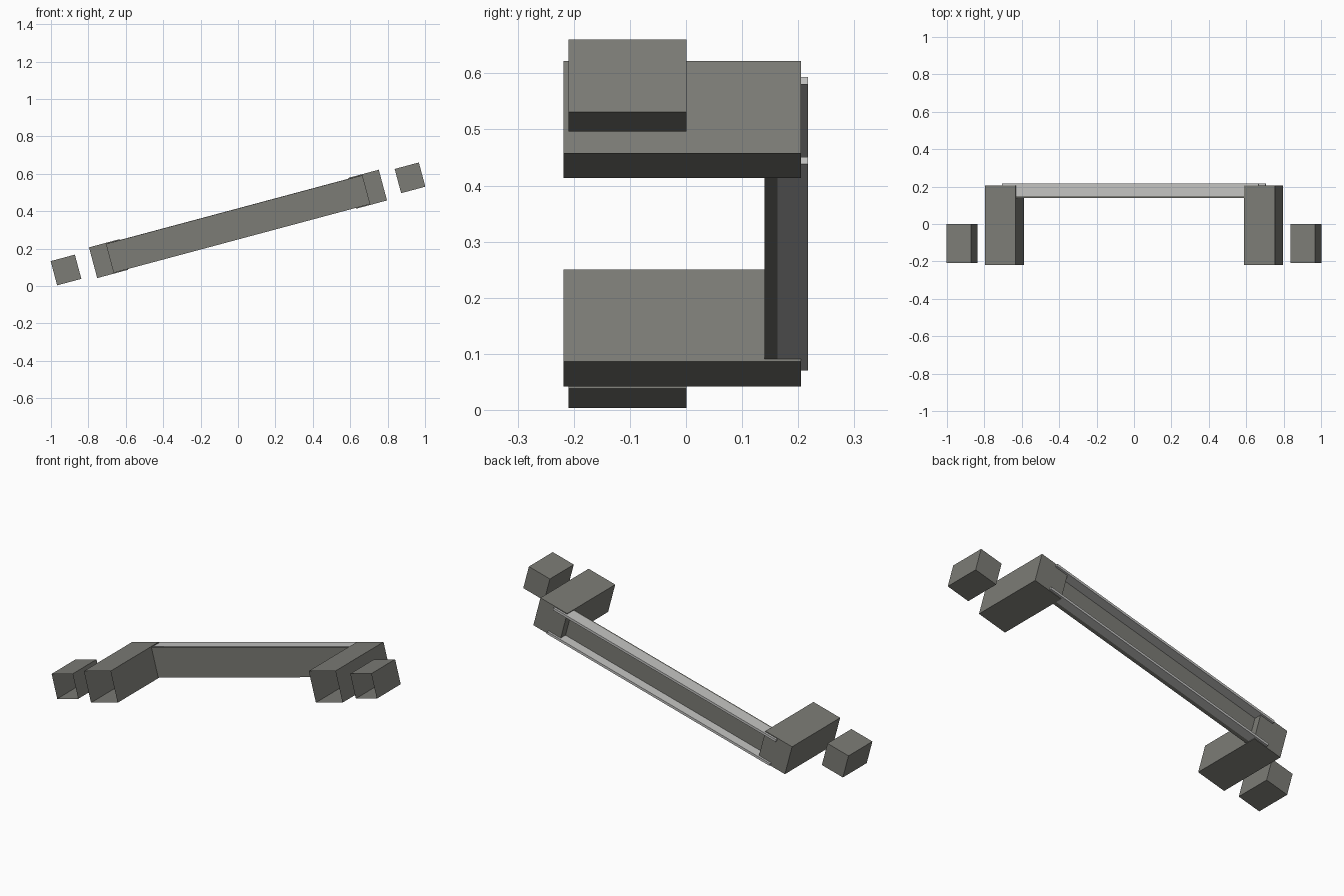
import bpy, bmesh, math
from mathutils import Matrix, Vector

if "Cube" in bpy.data.objects:
    bpy.data.objects.remove(bpy.data.objects["Cube"], do_unlink=True)


def make_material(name, rgb):
    mat = bpy.data.materials.new(name)
    mat.use_nodes = True
    color = (*rgb, 1.0)
    mat.diffuse_color = color
    mat.node_tree.nodes["Principled BSDF"].inputs["Base Color"].default_value = color
    return mat


dark = make_material("dark grey", (0.20, 0.20, 0.18))
light = make_material("light grey", (0.54, 0.54, 0.53))

# Whole assembly leans about its centre
TILT = Matrix.Translation((0, 0, 0.332)) @ Matrix.Rotation(math.radians(-15), 4, "Y")


def box(name, x, y, z, mat, open_front=False):
    """Box given by (min, max) on each axis of the tilted frame."""
    size = Vector((x[1] - x[0], y[1] - y[0], z[1] - z[0]))
    centre = Vector((sum(x) / 2, sum(y) / 2, sum(z) / 2))
    bm = bmesh.new()
    bmesh.ops.create_cube(bm, size=1)
    if open_front:
        front = [f for f in bm.faces if f.normal.y < -0.9]
        bmesh.ops.delete(bm, geom=front, context="FACES_ONLY")
    bm.transform(TILT @ Matrix.Translation(centre) @ Matrix.Diagonal((*size, 1)))
    mesh = bpy.data.meshes.new(name)
    bm.to_mesh(mesh)
    bm.free()
    mesh.materials.append(mat)
    obj = bpy.data.objects.new(name, mesh)
    bpy.context.collection.objects.link(obj)
    return obj


# Hollow arms and end blocks, open toward the front
for side, s in (("left", 1), ("right", -1)):
    cx = 0.717 * s
    box(f"{side}_arm", (cx - 0.085, cx + 0.085), (-0.218, 0.205),
        (-0.085, 0.085), dark, open_front=True)
    cx = 0.952 * s
    box(f"{side}_end_block", (cx - 0.067, cx + 0.067), (-0.209, 0.001),
        (-0.067, 0.067), dark, open_front=True)

# Cross beam: web plate with two flanges forming a channel open at the back
HALF = 0.71
box("beam_web", (-HALF, HALF), (0.14, 0.163), (-0.0805, 0.0795), dark)
box("beam_upper_flange", (-HALF, HALF), (0.15, 0.217), (0.067, 0.0805), light)
box("beam_lower_flange", (-HALF, HALF), (0.163, 0.217), (-0.0805, -0.067), light)
